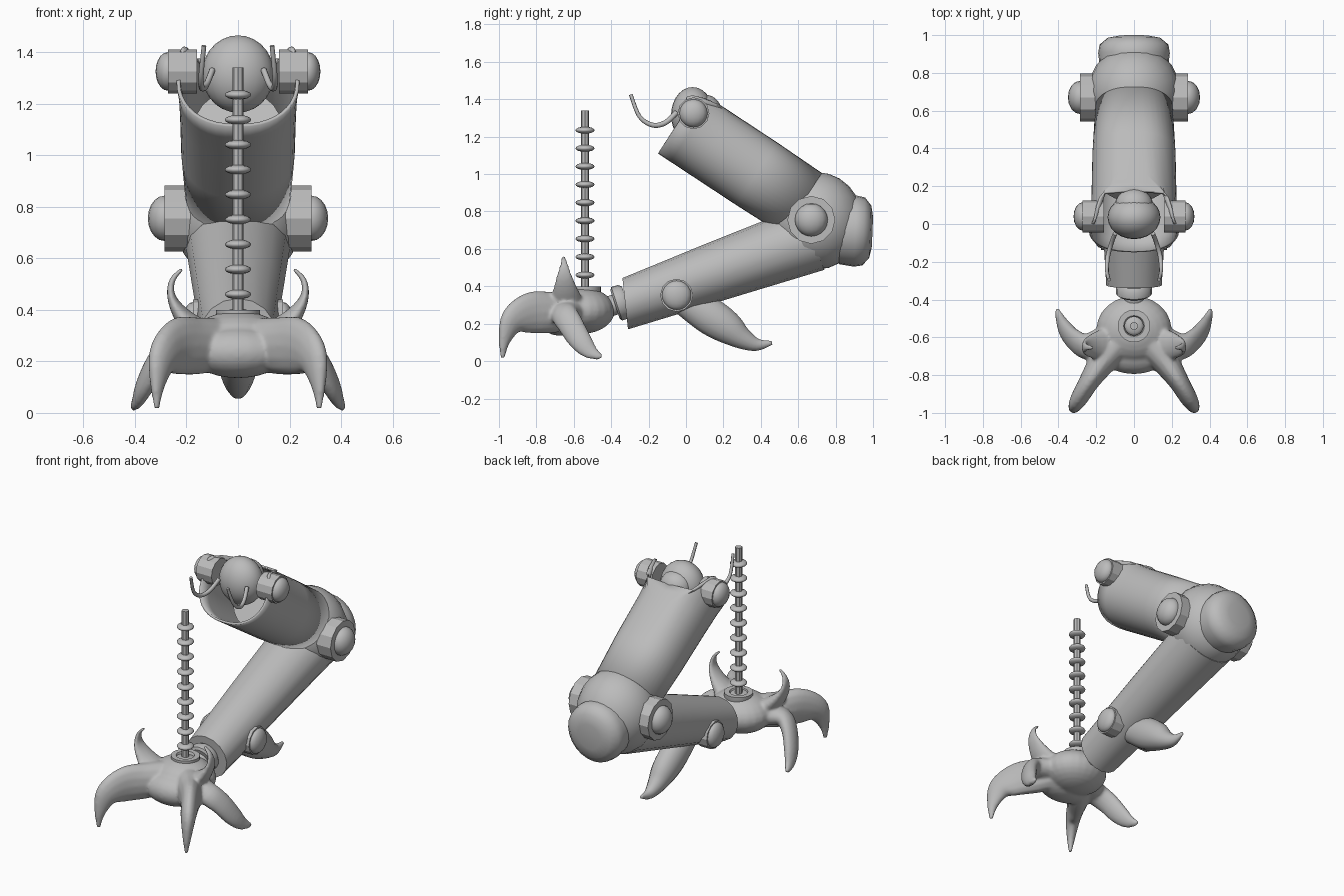
import bpy, bmesh, math
from mathutils import Vector, Matrix

old = bpy.data.objects.get("Cube")
if old:
    bpy.data.objects.remove(old, do_unlink=True)

grey = bpy.data.materials.new("plain_grey")
grey.use_nodes = True
grey.diffuse_color = (0.5, 0.5, 0.5, 1)
grey.node_tree.nodes["Principled BSDF"].inputs["Base Color"].default_value = (0.5, 0.5, 0.5, 1)


def finish(name, bm, angle=35):
    bmesh.ops.recalc_face_normals(bm, faces=bm.faces)
    me = bpy.data.meshes.new(name)
    bm.to_mesh(me)
    bm.free()
    ob = bpy.data.objects.new(name, me)
    bpy.context.collection.objects.link(ob)
    me.materials.append(grey)
    bpy.ops.object.select_all(action='DESELECT')
    ob.select_set(True)
    bpy.context.view_layer.objects.active = ob
    bpy.ops.object.shade_smooth_by_angle(angle=math.radians(angle))
    return ob


def loft(bm, rings, caps=True):
    """Skin a list of equally long point rings."""
    vs = [[bm.verts.new(p) for p in r] for r in rings]
    n = len(vs[0])
    for a, b in zip(vs, vs[1:]):
        for i in range(n):
            j = (i + 1) % n
            bm.faces.new((a[i], a[j], b[j], b[i]))
    if caps:
        bm.faces.new(vs[0][::-1])
        bm.faces.new(vs[-1])


def ball(bm, loc, radii, u=24, v=14):
    m = Matrix.Translation(loc) @ Matrix.Diagonal((*radii, 1))
    bmesh.ops.create_uvsphere(bm, u_segments=u, v_segments=v, radius=1, matrix=m)


def lathe(name, profile, origin, axis, sides=16, angle=35):
    """Turn (distance along axis, radius) pairs around an axis."""
    q = Vector((0, 0, 1)).rotation_difference(Vector(axis))
    bm = bmesh.new()
    loft(bm, [[Vector(origin) + q @ Vector((r * math.cos(math.tau * i / sides),
              r * math.sin(math.tau * i / sides), d)) for i in range(sides)]
              for d, r in profile])
    return finish(name, bm, angle)


def smooth_path(rows, steps=5):
    """Catmull-Rom interpolation of equally long tuples."""
    rows = [Vector(r) for r in rows]
    out = []
    for i in range(len(rows) - 1):
        p0, p1, p2 = rows[max(i - 1, 0)], rows[i], rows[i + 1]
        p3 = rows[min(i + 2, len(rows) - 1)]
        for k in range(steps):
            t = k / steps
            out.append(p1 + (p2 - p0) * (t / 2)
                       + (p0 * 2 - p1 * 5 + p2 * 4 - p3) * (t * t / 2)
                       + (p1 * 3 - p0 - p2 * 3 + p3) * (t ** 3 / 2))
    return out + [rows[-1]]


def sweep(bm, rows, side, mirror=1, sides=14):
    """Sweep an ellipse along rows of x, y, z, half width, half height."""
    pts = smooth_path(rows)
    rings = []
    for i, p in enumerate(pts):
        t = (pts[min(i + 1, len(pts) - 1)] - pts[max(i - 1, 0)]).to_3d().normalized()
        s = Vector(side)
        s = (s - t * s.dot(t)).normalized()
        h = t.cross(s)
        ring = [p.to_3d() + s * (p[3] * math.cos(a)) + h * (p[4] * math.sin(a))
                for a in (math.tau * k / sides for k in range(sides))]
        rings.append([Vector((q.x * mirror, q.y, q.z)) for q in ring])
    loft(bm, rings)


# Hand: palm, web, claws and horns fused into one organic skin
front_claw = [(.06, -.6, .27, .09, .1), (.16, -.72, .26, .075, .112), (.235, -.83, .258, .055, .112),
              (.29, -.925, .215, .045, .08), (.312, -.97, .11, .026, .036), (.315, -.98, .015, .01, .012)]
side_claw = [(.12, -.61, .27, .07, .09), (.24, -.65, .255, .055, .075), (.31, -.62, .2, .042, .07),
             (.36, -.565, .11, .036, .062), (.388, -.51, .05, .024, .042), (.408, -.45, .02, .011, .013)]
horn = [(.14, -.64, .3, .06, .1), (.215, -.645, .375, .035, .07), (.258, -.65, .45, .017, .045),
        (.255, -.652, .515, .012, .024), (.215, -.655, .56, .009, .01)]
bm = bmesh.new()
ball(bm, (0, -.56, .27), (.2, .18, .125))
ball(bm, (0, -.67, .235), (.19, .125, .1))
for m in (1, -1):
    sweep(bm, front_claw, (.8, .6, 0), m)
    sweep(bm, side_claw, (.85, -.3, .45), m)
    sweep(bm, horn, (1, 0, .3), m)
hand = finish("hand", bm, 80)
mod = hand.modifiers.new("fuse", 'REMESH')
mod.mode, mod.voxel_size, mod.use_smooth_shade = 'VOXEL', .009, True
mod = hand.modifiers.new("soften", 'SMOOTH')
mod.factor, mod.iterations = .5, 8

# Rear thumb claw below the forearm
bm = bmesh.new()
sweep(bm, [(0, -.02, .33, .07, .08), (0, .12, .245, .08, .1), (0, .22, .18, .075, .09),
           (0, .3, .122, .055, .06), (0, .38, .088, .03, .034), (0, .46, .098, .007, .01)], (1, 0, 0))
finish("thumb_claw", bm, 80)

# Ringed rod standing on the hand
rod = (0, -.54, 0)
lathe("rod", [(.38, .022), (1.34, .022)], rod, (0, 0, 1), 8)
lathe("rod_socket", [(.32, .06), (.345, .078), (.365, .086), (.4, .086), (.4, .055), (.375, .045)],
      rod, (0, 0, 1), 20)
for i in range(9):
    bm = bmesh.new()
    ball(bm, (0, -.54, .46 + .0968 * i), (.051, .051, .019), 16, 8)
    finish("rod_ring", bm, 80)

# Wrist neck along the forearm axis
axis = Vector((0, .95, .31))
lathe("wrist_neck", [(-.1, .055), (.03, .055)], (0, -.37, .305), axis)
lathe("wrist_disc", [(-.005, .08), (.005, .094), (.04, .094), (.06, .08)], (0, -.375, .305), axis, 20)

# Forearm: tapered tube with a nearly upright front end
bm = bmesh.new()
rings = []
for c, up, rx in (((-.325, .307), (-.015, .137), .147), ((.15, .475), (-.045, .152), .175),
                  ((.68, .66), (-.06, .172), .205)):
    rings.append([Vector((rx * math.cos(a), c[0] + up[0] * math.sin(a), c[1] + up[1] * math.sin(a)))
                  for a in (math.tau * k / 16 for k in range(16))])
loft(bm, rings)
finish("forearm", bm, 25)

# Upper arm: hollow shell with a notched, eared opening
along, normal = Vector((0, .835, -.55)), Vector((0, .55, .835))
base = Vector((0, -.15, 1.11)) + normal * .2
N = 40


def shell_ring(s, rx, rz, power, notch):
    ring = []
    for k in range(N):
        a = math.tau * k / N
        c, h = math.cos(a), math.sin(a)
        p = power if h > 0 else .85
        x = math.copysign(abs(c) ** p, c) * rx if abs(c) > 1e-6 else 0
        cut = notch * (.18 * max(0, (h - .78) / .22) - .05 * max(h, 0))
        ring.append(base + along * (s + cut) + normal * (rz * h) + Vector((x, 0, 0)))
    return ring


bm = bmesh.new()
loft(bm, [shell_ring(0, .238, .2, .22, 1), shell_ring(.08, .23, .2, .4, .8),
          shell_ring(.22, .225, .2, .65, .1), shell_ring(.5, .22, .2, .75, 0),
          shell_ring(.79, .205, .195, .85, 0)], caps=False)
arm = finish("upper_arm_shell", bm, 30)
mod = arm.modifiers.new("wall", 'SOLIDIFY')
mod.thickness, mod.offset = .014, -1
lathe("upper_arm_core", [(.3, .17), (.77, .17)], base, along, 20)

# Head inside the opening, with two feelers
bm = bmesh.new()
ball(bm, (0, .035, 1.315), (.14, .115, .15))
ball(bm, (0, .1, 1.335), (.1, .09, .09))
finish("head", bm, 60)
for m in (1, -1):
    bm = bmesh.new()
    sweep(bm, [(.1, -.05, 1.33, .012, .014), (.122, -.11, 1.275, .012, .014), (.14, -.18, 1.262, .012, .013),
               (.143, -.25, 1.31, .01, .011), (.132, -.295, 1.425, .009, .01)], (1, 0, 0), m, 8)
    finish("feeler", bm, 60)

# Elbow: big ball with a rounded rear cap
bm = bmesh.new()
ball(bm, (0, .7, .75), (.245, .245, .26), 20, 12)
finish("elbow_ball", bm, 60)
lathe("elbow_cap", [(-.08, .18), (.0, .19), (.045, .182), (.08, .14), (.092, .08)],
      (0, .905, .695), (0, 1, -.04), 24, 50)

# Side pivots: disc plus domed bolt on both sides
for name, y, z, inner, outer, r, dome, tip in (
        ("elbow", .67, .755, .15, .285, .128, .088, .065),
        ("shoulder", .04, 1.325, .16, .272, .085, .075, .048),
        ("wrist", -.05, .352, .1, .175, .088, .078, .04)):
    for m in (1, -1):
        lathe(name + "_pivot", [(inner, r), (outer, r)], (0, y, z), (m, 0, 0), 12, 25)
        bm = bmesh.new()
        ball(bm, (m * outer, y, z), (tip, dome, dome), 16, 10)
        finish(name + "_bolt", bm, 60)
